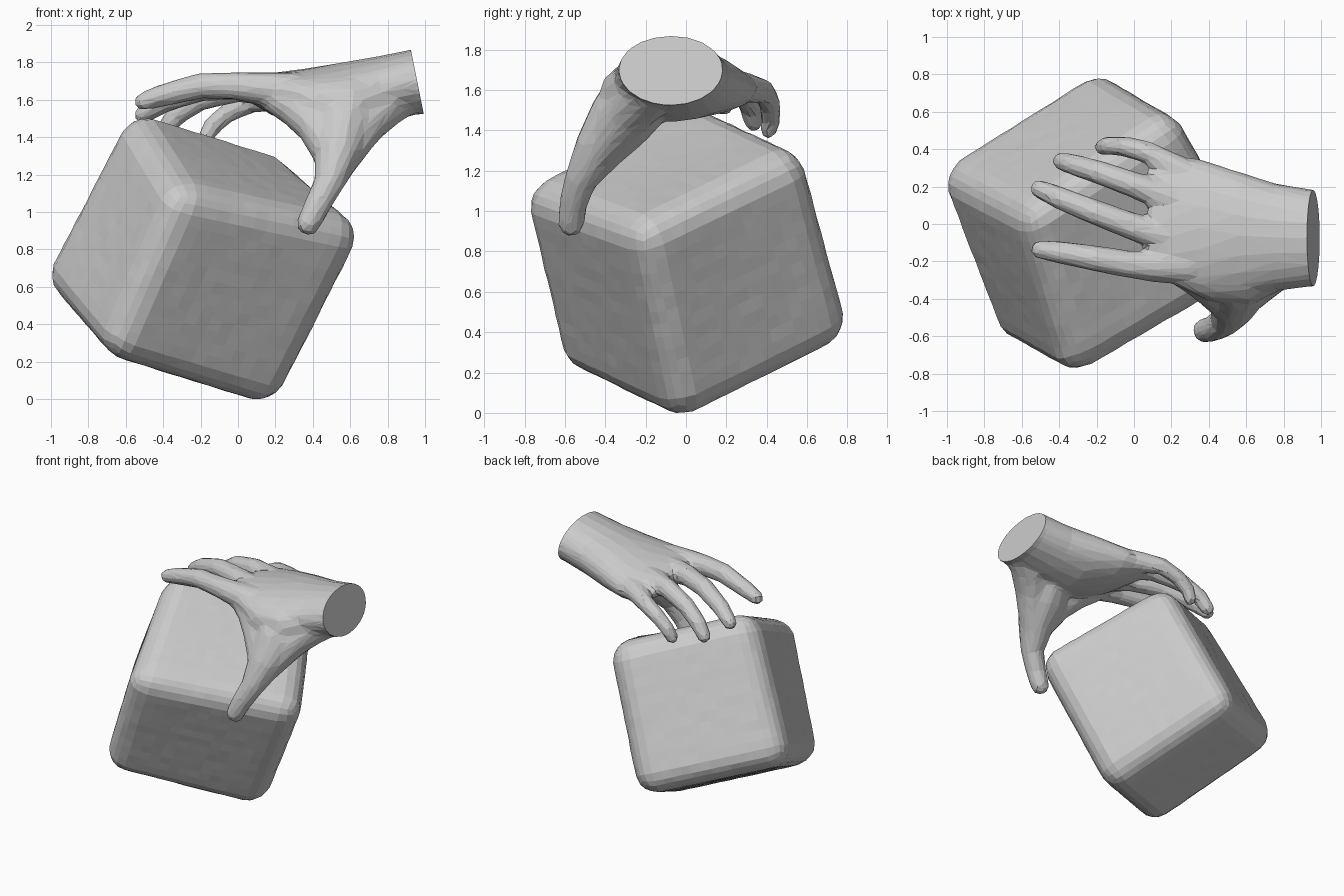
import bpy, bmesh, random
from math import cos, sin, tau
from mathutils import Vector

if "Cube" in bpy.data.objects:
    bpy.data.objects.remove(bpy.data.objects["Cube"])

random.seed(4)


def make_object(name, bm):
    bmesh.ops.recalc_face_normals(bm, faces=bm.faces)
    me = bpy.data.meshes.new(name)
    bm.to_mesh(me)
    bm.free()
    ob = bpy.data.objects.new(name, me)
    bpy.context.collection.objects.link(ob)
    return ob


def unit_ring(n):
    return [(cos(tau * i / n), sin(tau * i / n)) for i in range(n)]


def skin_rings(bm, rings):
    """Bridge equal-sized rings of points and cap both ends."""
    vs = [[bm.verts.new(p) for p in r] for r in rings]
    n = len(vs[0])
    faces = [bm.faces.new(vs[0]), bm.faces.new(vs[-1])]
    for a, b in zip(vs, vs[1:]):
        for i in range(n):
            j = (i + 1) % n
            faces.append(bm.faces.new((a[i], a[j], b[j], b[i])))
    bmesh.ops.recalc_face_normals(bm, faces=faces)


def add_digit(bm, pts, n=12):
    """Round tapered tube through (x, y, z, radius) points, blunt tip."""
    c = [Vector(p[:3]) for p in pts]
    r = [p[3] * 1.1 for p in pts]
    end = (c[-1] - c[-2]).normalized()
    tip, rt = c[-1], r[-1]
    c += [tip + end * rt * 0.5, tip + end * rt * 0.85]
    r += [rt * 0.84, rt * 0.45]
    rings = []
    for k in range(len(c)):
        d = (c[min(k + 1, len(c) - 1)] - c[max(k - 1, 0)]).normalized()
        u = d.cross(Vector((0.3, 1, 0))).normalized()
        v = d.cross(u)
        rings.append([c[k] + (u * a + v * b) * r[k] for a, b in unit_ring(n)])
    skin_rings(bm, rings)


# Tilted block: rounded subdivided cube stretched between eight corners
corners = {
    (-1, -1, -1): (0.18, -0.03, 0.0), (1, 1, 1): (-0.56, 0.04, 1.5),
    (-1, 1, 1): (-1.0, 0.27, 0.65), (1, -1, -1): (0.63, -0.22, 0.89),
    (1, 1, -1): (-0.31, -0.77, 1.09), (-1, -1, 1): (-0.19, 0.78, 0.4),
    (-1, 1, -1): (-0.67, -0.57, 0.26), (1, -1, 1): (0.2, 0.55, 1.26),
}
bm = bmesh.new()
bmesh.ops.create_cube(bm, size=2)
bmesh.ops.subdivide_edges(bm, edges=bm.edges, cuts=15, use_grid_fill=True)
R = 0.29
for v in bm.verts:
    inner = Vector([max(-1 + R, min(1 - R, q)) for q in v.co])
    p = inner + (v.co - inner).normalized() * R
    p *= 1.115 * (1 + random.uniform(-0.003, 0.003))
    v.co = sum((Vector(c) * ((1 + s[0] * p.x) * (1 + s[1] * p.y) * (1 + s[2] * p.z) / 8)
                for s, c in corners.items()), Vector())
low = min(v.co.z for v in bm.verts)
for v in bm.verts:
    v.co.z -= low * max(0, 1 - v.co.z / 0.8)
make_object("stone_block", bm)

# Palm and wrist sections: x, centre y, centre z, half width, half height, roll
palm = [
    (1.10, -0.08, 1.71, 0.25, 0.178, 0),
    (0.95, -0.075, 1.697, 0.26, 0.177, 0),
    (0.75, -0.07, 1.655, 0.29, 0.178, 0.03),
    (0.55, -0.06, 1.62, 0.345, 0.178, 0.05),
    (0.35, -0.02, 1.615, 0.37, 0.15, -0.02),
    (0.18, 0.03, 1.63, 0.34, 0.108, -0.1),
    (0.08, 0.03, 1.65, 0.28, 0.06, -0.12),
]
bm = bmesh.new()
skin_rings(bm, [[Vector((x, y + a * w, z + b * h + roll * a * w)) for a, b in unit_ring(20)]
                for x, y, z, w, h, roll in palm])

# Four fingers
index = [(0.3, -0.22, 1.64, 0.1), (0.1, -0.225, 1.665, 0.078), (-0.03, -0.215, 1.675, 0.068),
         (-0.2, -0.185, 1.675, 0.064), (-0.4, -0.15, 1.625, 0.056), (-0.51, -0.135, 1.59, 0.046)]
middle = [(0.3, -0.06, 1.65, 0.09), (0.13, -0.06, 1.66, 0.08), (0.0, -0.015, 1.675, 0.068),
          (-0.2, 0.06, 1.66, 0.063), (-0.4, 0.14, 1.59, 0.056), (-0.51, 0.19, 1.52, 0.047)]
ring = [(0.3, 0.12, 1.63, 0.09), (0.15, 0.15, 1.655, 0.075), (0.0, 0.21, 1.655, 0.064),
        (-0.2, 0.28, 1.605, 0.058), (-0.33, 0.32, 1.52, 0.053), (-0.39, 0.335, 1.44, 0.046)]
little = [(0.35, 0.23, 1.61, 0.085), (0.2, 0.31, 1.61, 0.067), (0.07, 0.385, 1.59, 0.056),
          (-0.05, 0.415, 1.535, 0.05), (-0.14, 0.42, 1.46, 0.047), (-0.17, 0.41, 1.4, 0.042)]
# Thumb, with the heel muscle behind it and the web to the index finger
thumb = [(0.6, -0.17, 1.62, 0.15), (0.56, -0.32, 1.46, 0.155), (0.53, -0.435, 1.3, 0.115),
         (0.485, -0.525, 1.15, 0.074), (0.42, -0.56, 1.03, 0.065), (0.375, -0.57, 0.935, 0.06)]
heel = [(0.95, -0.1, 1.68, 0.12), (0.78, -0.2, 1.59, 0.13), (0.66, -0.31, 1.46, 0.112),
        (0.57, -0.42, 1.3, 0.085)]
web = [(0.15, -0.2, 1.63, 0.07), (0.3, -0.25, 1.57, 0.1), (0.42, -0.34, 1.46, 0.1),
       (0.5, -0.43, 1.3, 0.085)]
mound = [(0.25, -0.22, 1.62, 0.09), (0.42, -0.28, 1.58, 0.125), (0.6, -0.28, 1.57, 0.14),
         (0.78, -0.2, 1.62, 0.13)]
for digit in (index, middle, ring, little, thumb, heel, web, mound):
    add_digit(bm, digit)
hand = make_object("hand", bm)

# Fuse the hand into one skin and reduce to low-poly facets
m = hand.modifiers.new("fuse", 'REMESH')
m.mode = 'VOXEL'
m.voxel_size = 0.014
m = hand.modifiers.new("soften", 'SMOOTH')
m.factor = 0.5
m.iterations = 16
m = hand.modifiers.new("facets", 'DECIMATE')
m.ratio = 0.04
deps = bpy.context.evaluated_depsgraph_get()
fused = bpy.data.meshes.new_from_object(hand.evaluated_get(deps))
hand.modifiers.clear()

# Flat slanted cut at the wrist
bm = bmesh.new()
bm.from_mesh(fused)
cut = bmesh.ops.bisect_plane(bm, geom=bm.verts[:] + bm.edges[:] + bm.faces[:],
                             plane_co=(0.958, 0, 1.7), plane_no=(1, 0, 0.2), clear_outer=True)
edges = [e for e in cut["geom_cut"] if isinstance(e, bmesh.types.BMEdge)]
bmesh.ops.holes_fill(bm, edges=edges, sides=0)
bmesh.ops.recalc_face_normals(bm, faces=bm.faces)
for f in bm.faces:
    f.smooth = False
bm.to_mesh(fused)
bm.free()
hand.data = fused
